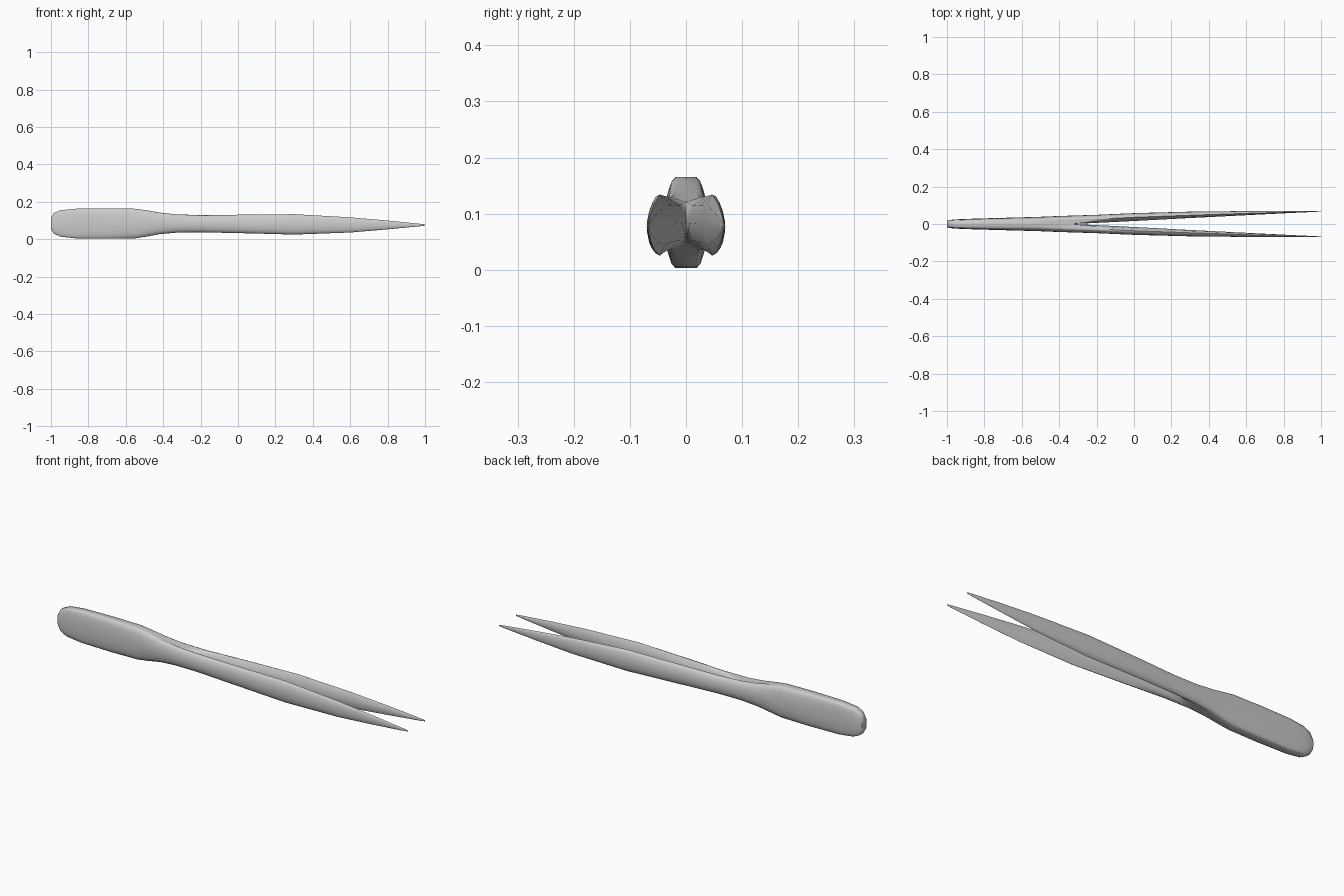
import bpy, bmesh, math

cube = bpy.data.objects.get("Cube")
if cube:
    bpy.data.objects.remove(cube)

# Material
steel = bpy.data.materials.new("light grey")
steel.use_nodes = True
GREY = (0.6, 0.6, 0.6, 1)
steel.diffuse_color = GREY
steel.node_tree.nodes["Principled BSDF"].inputs["Base Color"].default_value = GREY

# Stations along one half: x, bottom z, top z, inner y, crest y, outer y, seam height
STATIONS = [
    (-1.0, .055, .115, 0, .010, .018, 1),
    (-.985, .03, .14, 0, .013, .022, 1),
    (-.95, .014, .155, 0, .016, .025, 1),
    (-.87, .005, .163, 0, .018, .028, 1),
    (-.7, .003, .165, 0, .019, .033, 1),
    (-.55, .005, .163, 0, .019, .037, 1),
    (-.49, .014, .155, 0, .019, .039, .96),
    (-.42, .027, .143, 0, .020, .042, .86),
    (-.33, .035, .133, 0, .022, .045, .75),
    (-.2, .037, .129, .006, .026, .049, .68),
    (0, .033, .131, .016, .036, .058, .65),
    (.3, .025, .134, .032, .047, .066, .65),
    (.6, .036, .117, .047, .057, .069, .65),
    (.8, .053, .1, .057, .063, .070, .65),
    (.97, .069, .083, .065, .067, .070, .65),
    (1.0, .073, .079, .067, .068, .069, .65),
]
ARC = 8


def section(x, low, high, inner, crest, outer, seam):
    """Outline of one arm: inner ridge, upper seam, rounded outside, lower seam."""
    mid, half = (low + high) / 2, (high - low) / 2
    seam_y = inner + (crest - inner) * (1 - seam) if inner else 0
    ring = [(x, inner, mid), (x, seam_y, mid + half * seam)]
    for k in range(ARC + 1):
        a = math.pi * k / ARC
        ring.append((x, crest + (outer - crest) * math.sin(a), mid + half * math.cos(a)))
    ring.append((x, seam_y, mid - half * seam))
    return ring


# Loft one half
bm = bmesh.new()
rings = [[bm.verts.new(p) for p in section(*s)] for s in STATIONS]
n = len(rings[0])
for a, b in zip(rings, rings[1:]):
    for i in range(n):
        j = (i + 1) % n
        quad = (a[i], a[j], b[j], b[i])
        if any(v.co.y > 1e-6 for v in quad):   # leave the joined handle hollow
            bm.faces.new(quad)
bm.faces.new(rings[0])
bm.faces.new(rings[-1])

# Mirror into two arms joined at the handle
geom = bm.verts[:] + bm.edges[:] + bm.faces[:]
bmesh.ops.mirror(bm, geom=geom, axis='Y', merge_dist=1e-5)
bmesh.ops.remove_doubles(bm, verts=bm.verts, dist=1e-5)
loose = [v for v in bm.verts if not v.link_faces]
bmesh.ops.delete(bm, geom=loose, context='VERTS')
bmesh.ops.recalc_face_normals(bm, faces=bm.faces)

mesh = bpy.data.meshes.new("tweezers")
bm.to_mesh(mesh)
bm.free()
mesh.materials.append(steel)
tweezers = bpy.data.objects.new("tweezers", mesh)
bpy.context.collection.objects.link(tweezers)
bpy.context.view_layer.objects.active = tweezers
tweezers.select_set(True)
bpy.ops.object.shade_smooth_by_angle(angle=math.radians(60))
